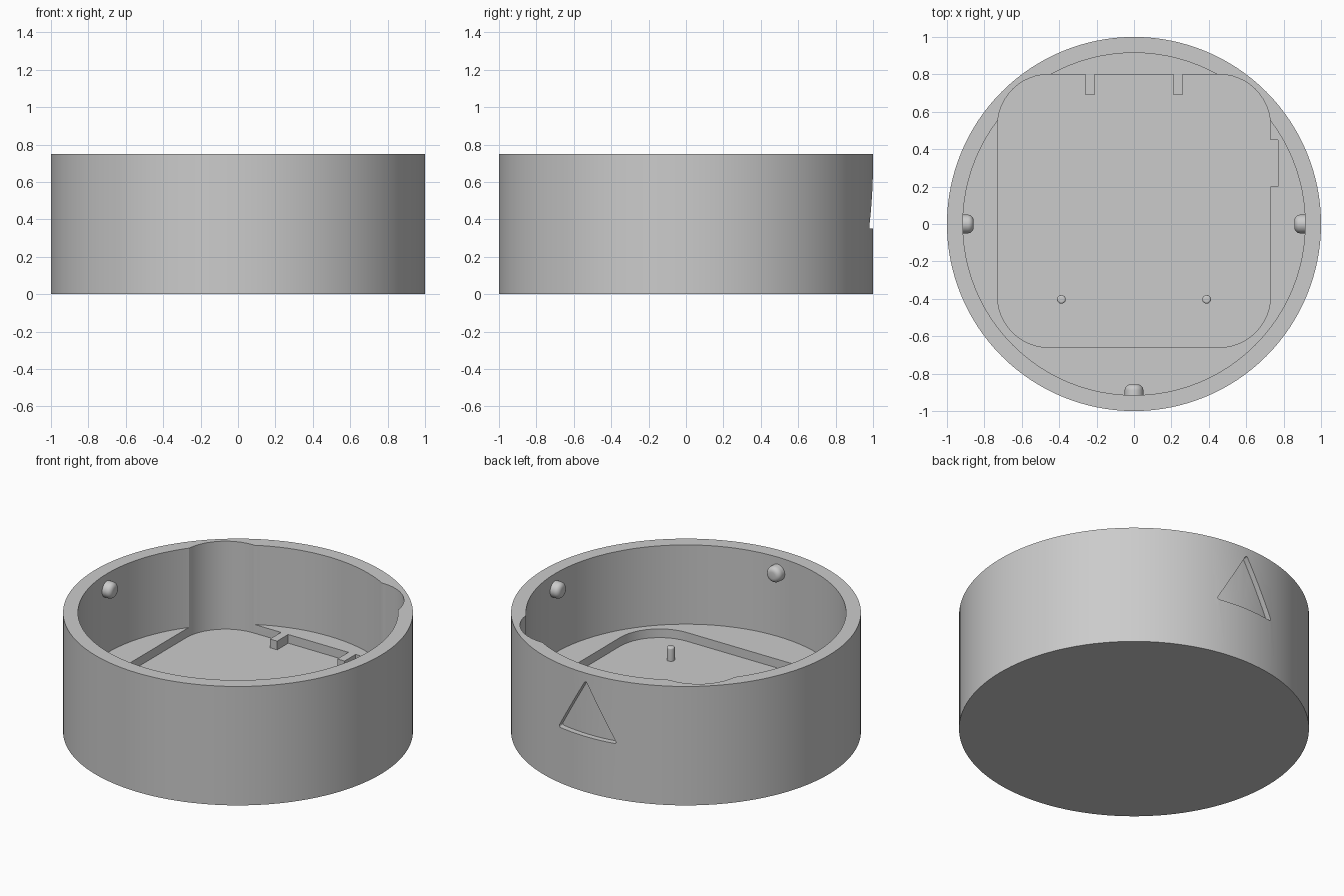
import bpy, bmesh, math
from mathutils import Vector, Matrix

if "Cube" in bpy.data.objects:
    bpy.data.objects.remove(bpy.data.objects["Cube"], do_unlink=True)

grey = bpy.data.materials.new("plain grey")
grey.use_nodes = True
colour = (0.6, 0.6, 0.6, 1)
grey.diffuse_color = colour
grey.node_tree.nodes["Principled BSDF"].inputs["Base Color"].default_value = colour


def make(name, bm):
    bmesh.ops.recalc_face_normals(bm, faces=bm.faces)
    mesh = bpy.data.meshes.new(name)
    bm.to_mesh(mesh)
    bm.free()
    mesh.materials.append(grey)
    ob = bpy.data.objects.new(name, mesh)
    bpy.context.collection.objects.link(ob)
    return ob


def activate(ob):
    bpy.ops.object.select_all(action="DESELECT")
    ob.select_set(True)
    bpy.context.view_layer.objects.active = ob


def smooth(ob):
    activate(ob)
    bpy.ops.object.shade_smooth_by_angle(angle=math.radians(30))


def cylinder(name, radius, z0, z1, segments=128, bevel=0.0):
    bm = bmesh.new()
    bmesh.ops.create_cone(bm, cap_ends=True, segments=segments, radius1=radius, radius2=radius,
                          depth=z1 - z0, matrix=Matrix.Translation((0, 0, (z0 + z1) / 2)))
    if bevel:
        rim = [e for e in bm.edges if all(v.co.z > z1 - 1e-4 for v in e.verts)]
        bmesh.ops.bevel(bm, geom=rim, offset=bevel, segments=5, profile=0.5, affect="EDGES")
    return make(name, bm)


def rounded(corners, steps=12):
    """Outline through (x, y, radius) corners, with arcs where radius is set."""
    out = []
    for i, (x, y, r) in enumerate(corners):
        p = Vector((x, y, 0))
        if not r:
            out.append(p)
            continue
        a = (Vector((*corners[i - 1][:2], 0)) - p).normalized()
        b = (Vector((*corners[(i + 1) % len(corners)][:2], 0)) - p).normalized()
        half = a.angle(b) / 2
        centre = p + (a + b).normalized() * r / math.sin(half)
        reach = r / math.tan(half)
        start = (p + a * reach - centre).normalized()
        end = (p + b * reach - centre).normalized()
        out += [centre + start.slerp(end, k / steps) * r for k in range(steps + 1)]
    return out


def prism(name, outline, z0, z1):
    bm = bmesh.new()
    face = bm.faces.new([bm.verts.new((p.x, p.y, z0)) for p in outline])
    top = bmesh.ops.extrude_face_region(bm, geom=[face])["geom"]
    bmesh.ops.translate(bm, vec=(0, 0, z1 - z0),
                        verts=[g for g in top if isinstance(g, bmesh.types.BMVert)])
    return make(name, bm)


def cut(ob, cutter):
    cutter.hide_render = True
    mod = ob.modifiers.new("cut", "BOOLEAN")
    mod.operation, mod.solver, mod.object = "DIFFERENCE", "EXACT", cutter
    activate(ob)
    bpy.ops.object.modifier_apply(modifier=mod.name)
    bpy.data.objects.remove(cutter, do_unlink=True)


HEIGHT, LEDGE, FLOOR, INNER = 0.75, 0.25, 0.195, 0.915

# Round cup with a ledge
body = cylinder("round_case", 1.0, 0, HEIGHT)
cut(body, cylinder("cavity_cutter", INNER, LEDGE, 1))

# Rounded pocket with a side notch and two tabs left standing at the back
W, FRONT, BACK, R = 0.73, -0.66, 0.80, 0.275
pocket = [(-W, FRONT, R), (W, FRONT, R),
          (W, 0.2, 0), (0.77, 0.2, 0), (0.77, 0.45, 0), (W, 0.45, 0), (W, BACK, R)]
for x in (0.235, -0.235):
    pocket += [(x + 0.025, BACK, 0), (x + 0.025, 0.69, 0), (x - 0.025, 0.69, 0), (x - 0.025, BACK, 0)]
pocket.append((-W, BACK, R))
cut(body, prism("pocket_cutter", rounded(pocket), FLOOR, 1.1))

# Shallow triangular recess in the back wall, following the curve
triangle = prism("triangle_cutter", rounded([(-0.205, 0.35, 0.01), (0.205, 0.35, 0.01), (0, 0.705, 0.01)], 4),
                 -1.2, -0.8)
triangle.data.transform(Matrix.Rotation(math.pi / 2, 4, "X"))
cut(triangle, cylinder("recess_floor_cutter", 0.965, -0.1, 0.9))
cut(body, triangle)
smooth(body)

# Rounded pegs on the inner wall, pointing inwards
for name, angle in (("left_wall_peg", 0), ("right_wall_peg", math.pi), ("front_wall_peg", -math.pi / 2)):
    peg = cylinder(name, 0.05, -0.94, -0.858, 32, 0.03)
    peg.data.transform(Matrix.Translation((0, 0, 0.655)) @ Matrix.Rotation(angle, 4, "Z")
                       @ Matrix.Rotation(-math.pi / 2, 4, "Y"))
    smooth(peg)

# Small locating pins on the pocket floor
for name, x in (("left_floor_pin", 0.388), ("right_floor_pin", -0.388)):
    pin = cylinder(name, 0.023, FLOOR - 0.02, 0.28, 24, 0.01)
    pin.location = (x, -0.403, 0)
    smooth(pin)
